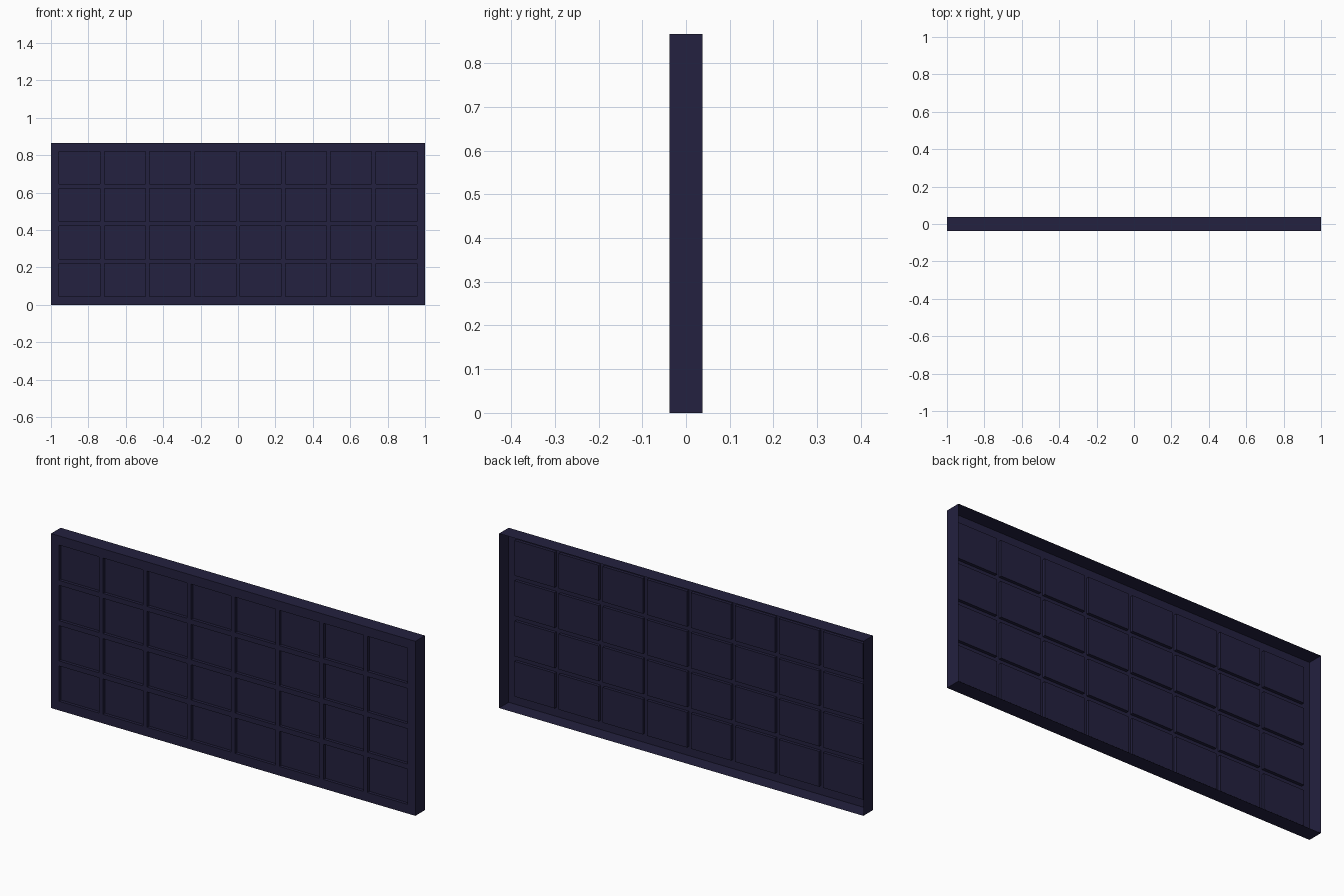
import bpy, bmesh

if "Cube" in bpy.data.objects:
    bpy.data.objects.remove(bpy.data.objects["Cube"])

W, D, H = 2.0, 0.075, 0.866        # overall size
COLS, ROWS = 8, 4
CELL_W, CELL_H = 0.220, 0.175      # one cell pocket
PITCH_X, PITCH_Z = 0.242, 0.200
POCKET = 0.015                     # pocket depth


def breaks(lo, hi, count, size, pitch):
    """Edge positions: outer rim, then both sides of every cell."""
    first = (lo + hi) / 2 - ((count - 1) * pitch + size) / 2
    cuts = [first + i * pitch + s for i in range(count) for s in (0, size)]
    return [lo] + cuts + [hi]


mat = bpy.data.materials.new("dark_navy")
mat.diffuse_color = (0.017, 0.015, 0.05, 1)
mat.use_nodes = True
mat.node_tree.nodes["Principled BSDF"].inputs["Base Color"].default_value = mat.diffuse_color

xs = breaks(-W / 2, W / 2, COLS, CELL_W, PITCH_X)
zs = breaks(0, H, ROWS, CELL_H, PITCH_Z)
bm = bmesh.new()

# Front sheet divided into bars and cells
grid = [[bm.verts.new((x, -D / 2, z)) for z in zs] for x in xs]
cells = []
for i in range(len(xs) - 1):
    for j in range(len(zs) - 1):
        f = bm.faces.new((grid[i][j], grid[i + 1][j], grid[i + 1][j + 1], grid[i][j + 1]))
        if i % 2 and j % 2:
            cells.append(f)

# Side walls, open at the back
rim = [e for e in bm.edges if e.is_boundary]
out = bmesh.ops.extrude_edge_only(bm, edges=rim)["geom"]
bmesh.ops.translate(bm, vec=(0, D, 0), verts=[g for g in out if isinstance(g, bmesh.types.BMVert)])

# Cells pressed back into pockets
out = bmesh.ops.extrude_face_region(bm, geom=cells)["geom"]
bmesh.ops.translate(bm, vec=(0, POCKET, 0), verts=[g for g in out if isinstance(g, bmesh.types.BMVert)])
bmesh.ops.delete(bm, geom=[f for f in cells if f.is_valid], context='FACES_ONLY')
bmesh.ops.recalc_face_normals(bm, faces=bm.faces)

# Normals should face out of the front
front = min(bm.faces, key=lambda f: f.calc_center_median().y)
if front.normal.y > 0:
    bmesh.ops.reverse_faces(bm, faces=bm.faces)

me = bpy.data.meshes.new("panel_shell")
bm.to_mesh(me)
bm.free()
me.materials.append(mat)
bpy.context.collection.objects.link(bpy.data.objects.new("panel_shell", me))
